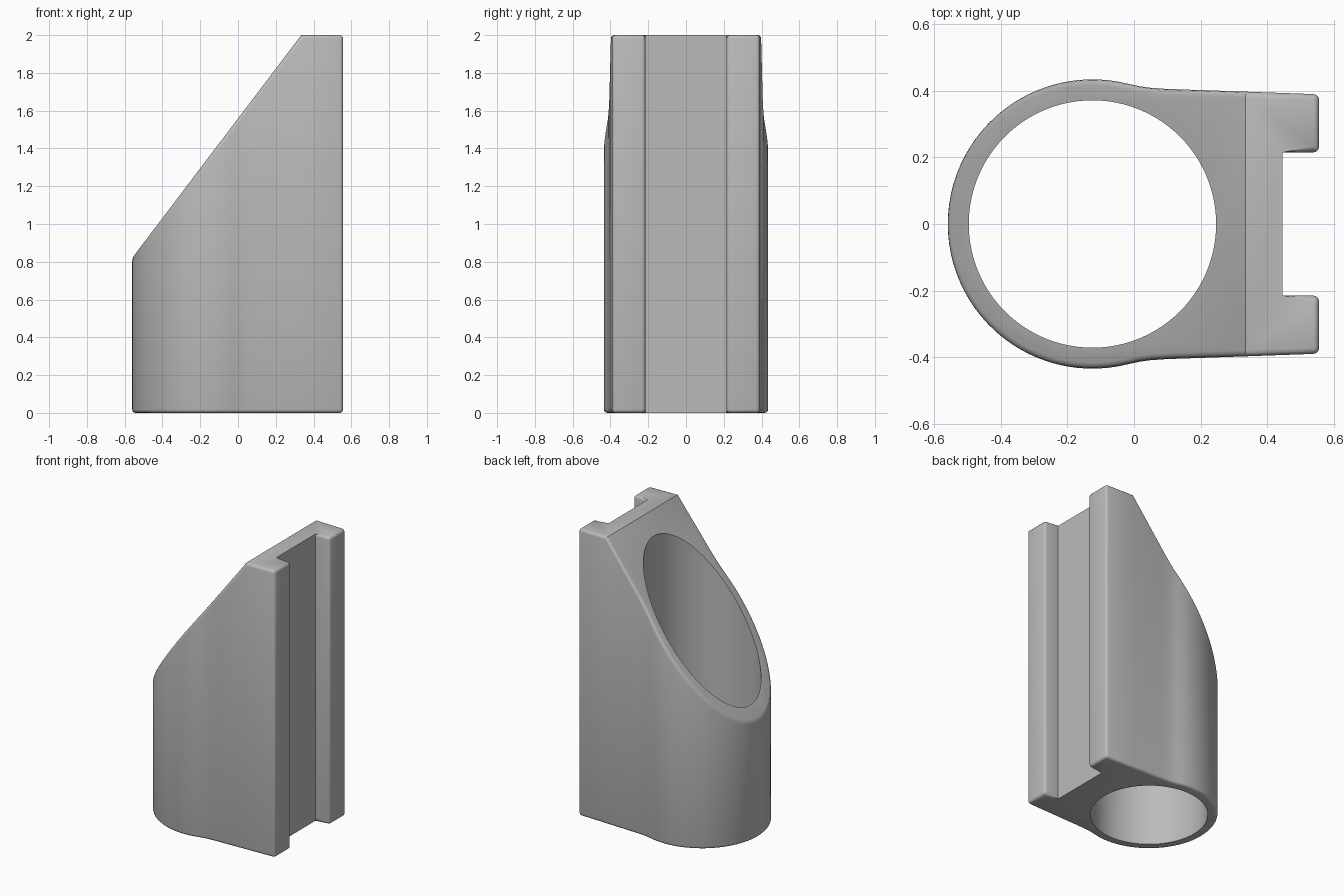
import bpy, bmesh
from math import cos, sin, radians

cube = bpy.data.objects.get("Cube")
if cube:
    bpy.data.objects.remove(cube, do_unlink=True)

grey = bpy.data.materials.new("plain grey")
grey.use_nodes = True
grey.diffuse_color = (0.5, 0.5, 0.5, 1)
grey.node_tree.nodes["Principled BSDF"].inputs["Base Color"].default_value = (0.5, 0.5, 0.5, 1)

TUBE_X, OUTER, INNER = -0.125, 0.435, 0.372
RIDGE_X, HEIGHT, SLOPE = 0.335, 2.0, 1.318


def top_z(x):
    return min(HEIGHT, HEIGHT - SLOPE * (RIDGE_X - x))


# Half outline: slotted back, side wall, soft blend into the round tube
half = [(0.447, 0.215), (0.557, 0.215), (0.557, 0.39), (RIDGE_X, 0.398),
        (0.12, 0.4055), (0.085, 0.407), (0.05, 0.4095), (0.015, 0.4145)]
half += [(TUBE_X + OUTER * cos(radians(a)), OUTER * sin(radians(a))) for a in range(76, 180, 4)]
outline = half + [(TUBE_X - OUTER, 0)] + [(x, -y) for x, y in reversed(half)]

# Sloped holder body
bm = bmesh.new()
low = [bm.verts.new((x, y, 0)) for x, y in outline]
high = [bm.verts.new((x, y, top_z(x))) for x, y in outline]
n = len(outline)
bm.faces.new(low)
for i in range(n):
    j = (i + 1) % n
    bm.faces.new((low[i], low[j], high[j], high[i]))
bm.faces.new(high[3:n - 3])
bm.faces.new(high[n - 4:] + high[:4])
bmesh.ops.recalc_face_normals(bm, faces=bm.faces[:])

# Round the outer edges, leaving the ridge and the slot's inner corners sharp
rounded = []
for e in bm.edges:
    a, b = (v.co for v in e.verts)
    ridge = abs(a.x - RIDGE_X) < 0.001 and abs(b.x - RIDGE_X) < 0.001 and abs(a.y - b.y) > 0.1
    slot = all(abs(p.x - 0.447) < 0.001 for p in (a, b))
    if e.calc_face_angle_signed() > 0.6 and not ridge and not slot:
        rounded.append(e)
bmesh.ops.bevel(bm, geom=rounded, offset=0.018, segments=3, profile=0.5,
                affect='EDGES', clamp_overlap=True)
mesh = bpy.data.meshes.new("holder_body")
bm.to_mesh(mesh)
bm.free()
mesh.materials.append(grey)
body = bpy.data.objects.new("holder_body", mesh)
bpy.context.collection.objects.link(body)

# Round bore through the full height
bpy.ops.mesh.primitive_cylinder_add(vertices=96, radius=INNER, depth=4, location=(TUBE_X, 0, 1))
bore = bpy.context.object
bore.name = "bore_cutter"
bore.hide_render = True
bore.data.materials.append(grey)
cut = body.modifiers.new("bore", 'BOOLEAN')
cut.operation = 'DIFFERENCE'
cut.solver = 'EXACT'
cut.object = bore
bpy.ops.object.select_all(action='DESELECT')
body.select_set(True)
bpy.context.view_layer.objects.active = body
bpy.ops.object.modifier_apply(modifier=cut.name)
bpy.data.objects.remove(bore, do_unlink=True)
bpy.ops.object.shade_smooth_by_angle(angle=radians(35))
